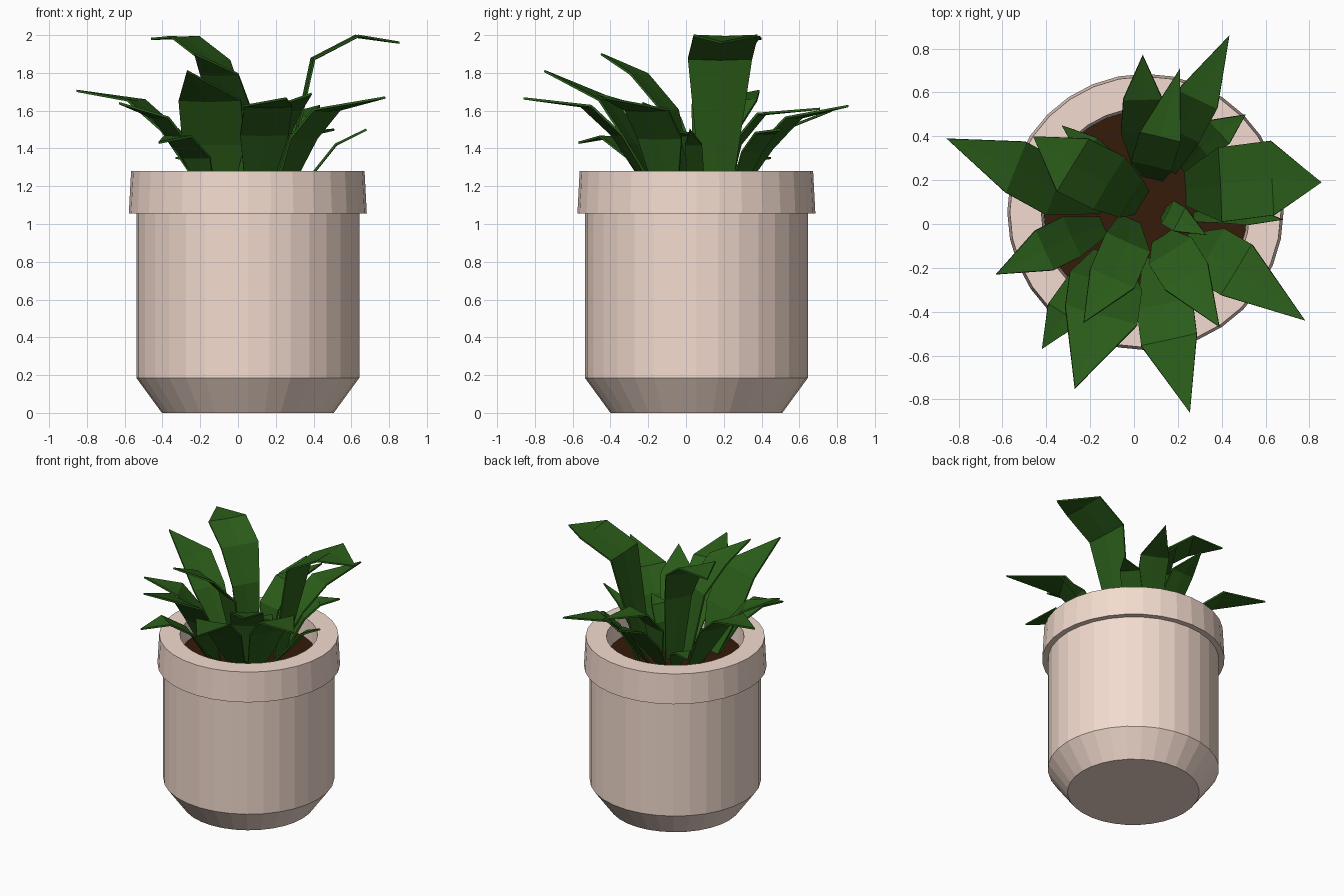
import bpy, bmesh, math
from mathutils import Vector

if "Cube" in bpy.data.objects:
    bpy.data.objects.remove(bpy.data.objects["Cube"])

CX, CY, SIDES = 0.052, 0.055, 32


def material(name, rgb):
    m = bpy.data.materials.new(name)
    m.diffuse_color = (*rgb, 1)
    m.use_nodes = True
    m.node_tree.nodes["Principled BSDF"].inputs["Base Color"].default_value = m.diffuse_color
    return m


CLAY = material("clay", (0.9, 0.71, 0.62))
SOIL = material("soil", (0.035, 0.011, 0.003))
GREEN = material("leaf_green", (0.024, 0.11, 0.01))


def finish(name, bm, mat):
    bmesh.ops.recalc_face_normals(bm, faces=bm.faces)
    mesh = bpy.data.meshes.new(name)
    bm.to_mesh(mesh)
    bm.free()
    mesh.materials.append(mat)
    ob = bpy.data.objects.new(name, mesh)
    bpy.context.collection.objects.link(ob)
    return ob


def lathe(name, profile, mat):
    """Revolve (radius, z) points around the pot axis and cap both ends."""
    bm = bmesh.new()
    rings = []
    for r, z in profile:
        rings.append([bm.verts.new((CX + r * math.cos(2 * math.pi * i / SIDES),
                                    CY + r * math.sin(2 * math.pi * i / SIDES), z))
                      for i in range(SIDES)])
    for a, b in zip(rings, rings[1:]):
        for i in range(SIDES):
            j = (i + 1) % SIDES
            bm.faces.new((a[i], a[j], b[j], b[i]))
    bm.faces.new(rings[0])
    bm.faces.new(rings[-1])
    return finish(name, bm, mat)


# Pot with chamfered foot and overhanging rim
lathe("pot", [(0.455, 0), (0.59, 0.185), (0.59, 1.055), (0.63, 1.055),
              (0.618, 1.28), (0.475, 1.28), (0.465, 1.13)], CLAY)

# Soil disc
lathe("soil", [(0.464, 1.131), (0.464, 1.14)], SOIL)


def leaf(name, width, *spine):
    """Slightly folded low-poly blade along a spine, ending in a point."""
    pts = [Vector(p) for p in spine]
    side = pts[-1] - pts[0]
    side = Vector((-side.y, side.x, 0)).normalized()
    n = len(pts) - 1
    bm = bmesh.new()
    rows = []
    for k, p in enumerate(pts[:-1]):
        half = width / 2 * (0.45 + 0.55 * min(1, k / max(1, n - 2)))
        out = (pts[k + 1] - p).normalized()
        fold = side.cross(out) * 0.04 * half
        if fold.z < 0:
            fold = -fold
        rows.append([bm.verts.new(p + side * half + fold), bm.verts.new(p),
                     bm.verts.new(p - side * half + fold)])
    for a, b in zip(rows, rows[1:]):
        for i in range(2):
            bm.faces.new((a[i], a[i + 1], b[i + 1], b[i]))
    tip = bm.verts.new(pts[-1])
    for i in range(2):
        bm.faces.new((rows[-1][i], rows[-1][i + 1], tip))
    ob = finish(name, bm, GREEN)
    mod = ob.modifiers.new("thickness", "SOLIDIFY")
    mod.thickness = 0.012
    mod.offset = 0


# Tall leaves
leaf("tall_leaf_right", 0.34, (.24, .16, 1.13), (.32, .17, 1.5), (.4, .18, 1.87),
     (.63, .21, 1.99), (.855, .19, 1.96))
leaf("tall_leaf_left", 0.28, (.03, .1, 1.13), (-.02, .12, 1.62), (-.12, .19, 1.86),
     (-.28, .27, 1.985), (-.46, .4, 1.98))
leaf("tall_leaf_front", 0.22, (-.02, .02, 1.13), (-.03, -.09, 1.6),
     (-.1, -.25, 1.79), (-.23, -.45, 1.9))

# Broad arching leaves
leaf("broad_leaf_left", 0.25, (-.14, .1, 1.13), (-.36, .16, 1.49),
     (-.54, .26, 1.65), (-.855, .39, 1.705))
leaf("broad_leaf_front_left", 0.34, (-.11, -.14, 1.13), (-.13, -.27, 1.42),
     (-.15, -.42, 1.65), (-.27, -.75, 1.81))
leaf("broad_leaf_front", 0.26, (.1, -.15, 1.13), (.14, -.37, 1.47),
     (.16, -.53, 1.62), (.255, -.86, 1.665))
leaf("broad_leaf_front_right", 0.27, (.22, -.1, 1.13), (.35, -.14, 1.45),
     (.47, -.21, 1.6), (.78, -.44, 1.67))
leaf("broad_leaf_inner", 0.23, (.13, -.06, 1.13), (.17, -.13, 1.45),
     (.24, -.24, 1.6), (.39, -.47, 1.69))
leaf("broad_leaf_back", 0.2, (.15, .25, 1.13), (.21, .42, 1.4),
     (.29, .57, 1.56), (.435, .86, 1.625))
leaf("steep_leaf_back", 0.19, (.09, .21, 1.13), (.08, .27, 1.42),
     (.12, .4, 1.58), (.21, .71, 1.61))

# Smaller leaves
leaf("small_leaf_back", 0.18, (.05, .22, 1.13), (.03, .42, 1.36),
     (.04, .57, 1.52), (.04, .77, 1.6))
leaf("small_leaf_left", 0.2, (-.14, -.01, 1.13), (-.29, -.06, 1.4),
     (-.41, -.12, 1.56), (-.63, -.23, 1.64))
leaf("small_leaf_front_left", 0.17, (-.15, -.15, 1.13), (-.22, -.27, 1.35),
     (-.32, -.41, 1.46), (-.42, -.57, 1.43))
leaf("small_leaf_back_right", 0.14, (.22, .25, 1.13), (.31, .35, 1.38),
     (.39, .42, 1.48), (.51, .5, 1.5))
leaf("small_leaf_back_left", 0.12, (-.05, .2, 1.13), (-.13, .28, 1.27),
     (-.21, .35, 1.34), (-.33, .45, 1.35))
leaf("small_leaf_right", 0.09, (.27, .03, 1.13), (.4, .05, 1.27),
     (.52, .04, 1.42), (.68, .02, 1.5))
leaf("small_leaf_centre", 0.12, (.14, .05, 1.13), (.16, .05, 1.36),
     (.21, .02, 1.47), (.33, -.05, 1.49))
